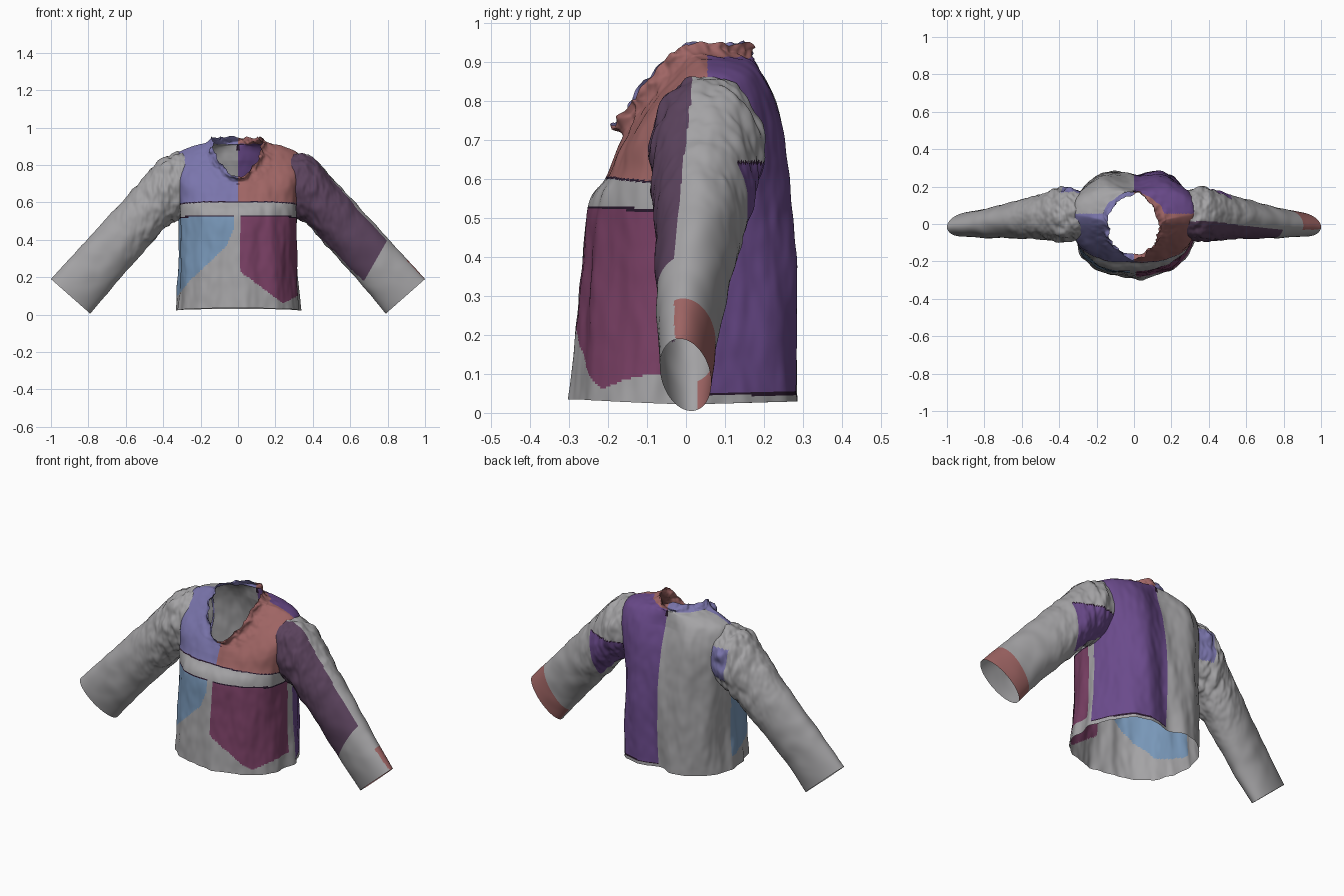
import bpy, math
from mathutils import Vector, noise

if "Cube" in bpy.data.objects:
    bpy.data.objects.remove(bpy.data.objects["Cube"])

# ---- colours (sRGB picked, stored linear) ----
def lin(c):
    c /= 255
    return c / 12.92 if c < 0.04 else ((c + 0.055) / 1.055) ** 2.4

COLOURS = {
    "grey": (164, 163, 165), "red": (159, 101, 100), "lavender": (122, 117, 172),
    "blue": (120, 151, 184), "maroon": (122, 64, 101), "purple": (106, 74, 139),
    "plum": (90, 66, 92), "dark_seam": (40, 24, 44),
}
NAMES = list(COLOURS)
MATS = []
for n, rgb in COLOURS.items():
    m = bpy.data.materials.new(n)
    m.diffuse_color = (*[lin(c) for c in rgb], 1)
    m.use_nodes = True
    m.node_tree.nodes["Principled BSDF"].inputs["Base Color"].default_value = m.diffuse_color
    MATS.append(m)

# ---- helpers ----
def spline(rows, t):
    """Catmull-Rom through parameter rows, t in 0..1"""
    u = t * (len(rows) - 1)
    i = min(int(u), len(rows) - 2)
    f = u - i
    p = [rows[max(0, min(len(rows) - 1, i + k))] for k in (-1, 0, 1, 2)]
    return [0.5 * (2 * b + (c - a) * f + (2 * a - 5 * b + 4 * c - d) * f * f
                   + (3 * b - a - 3 * c + d) * f ** 3) for a, b, c, d in zip(*p)]

def clamp(v):
    return max(0, min(1, v))

def steps(points, x):
    for (x0, z0), (x1, z1) in zip(points, points[1:]):
        if x <= x1:
            return z0 + (z1 - z0) * (x - x0) / (x1 - x0)
    return points[-1][1]

def loft(name, point, rule, nu, nv, flip=False):
    """Open tube: point(angle, t) gives positions, rule(centre, t) gives a colour or None for a hole"""
    verts = [point(2 * math.pi * i / nu, j / nv) for j in range(nv + 1) for i in range(nu)]
    faces, cols = [], []
    for j in range(nv):
        for i in range(nu):
            k = (i + 1) % nu
            q = [j * nu + i, j * nu + k, (j + 1) * nu + k, (j + 1) * nu + i]
            c = rule(sum((verts[v] for v in q), Vector()) / 4, (j + 0.5) / nv)
            if c:
                faces.append(q[::-1] if flip else q)
                cols.append(NAMES.index(c))
    me = bpy.data.meshes.new(name)
    me.from_pydata(verts, [], faces)
    for m in MATS:
        me.materials.append(m)
    me.polygons.foreach_set("material_index", cols)
    me.polygons.foreach_set("use_smooth", [True] * len(faces))
    me.update()
    ob = bpy.data.objects.new(name, me)
    bpy.context.collection.objects.link(ob)
    return ob

def bump(p, sx, sy, sz, seed):
    return noise.noise(Vector((p.x * sx + seed, p.y * sy, p.z * sz)))

# ---- body with collar: z front, z side, z back, half width, y front, y back, y centre, exponent ----
BODY = [
    (.035, .022, .03, .330, -.290, .290, .00, 2.35),
    (.160, .160, .16, .320, -.280, .293, .00, 2.4),
    (.350, .350, .35, .312, -.265, .293, .00, 2.4),
    (.530, .530, .53, .315, -.250, .280, .01, 2.45),
    (.600, .660, .68, .328, -.205, .258, .03, 2.6),
    (.650, .780, .78, .338, -.185, .235, .04, 2.6),
    (.680, .860, .86, .322, -.172, .205, .05, 2.4),
    (.700, .898, .90, .245, -.163, .182, .04, 2.2),
    (.712, .918, .91, .170, -.162, .168, .02, 2.0),
    (.726, .935, .93, .145, -.178, .165, .00, 2.0),
    (.738, .948, .950, .135, -.188, .160, .00, 2.0),
]

def body_point(a, t):
    zf, zs, zb, w, yf, yb, yc, n = spline(BODY, t)
    c, s = math.cos(a), math.sin(a)
    px = math.copysign(abs(c) ** (2 / n), c)
    py = math.copysign(abs(s) ** (2 / n), s)
    y = yc + py * (yb - yc if py > 0 else yc - yf)
    k = abs(py) ** 1.25
    p = Vector((w * px, y, zs + ((zb if py > 0 else zf) - zs) * k))
    # cloth folds, stronger and finer on the collar ruffle
    low = clamp((.4 - t) / .4)
    d = (.008 + .012 * low) * bump(p, 13, 13, 3, 2) + 0.003 * bump(p, 30, 30, 14, 5)
    # back: hollow along the spine, fuller over the shoulder blades
    if s > 0 and t < .75:
        fade = clamp((.75 - t) / .2)
        d += fade * s * (.012 * math.exp(-((abs(p.x) - .17) / .06) ** 2)
                         - .03 * math.exp(-(p.x / .09) ** 2))
    ruffle = clamp((t - .68) / .25)
    d += ruffle * (0.022 * bump(p, 20, 20, 20, 9) + 0.010 * bump(p, 45, 45, 45, 3))
    p += Vector((c, s, 0)) * d
    p.z += ruffle * 0.014 * bump(p, 24, 24, 24, 7)
    return p

MAROON_EDGE = [(0, .24), (.24, .06), (.34, .11)]
BLUE_EDGE = [(-.34, .08), (-.25, .19), (-.15, .28), (-.06, .37), (-.02, .47), (0, .5)]

def body_rule(p, t):
    x, y, z = p
    # arm hole
    if abs(x) > .25 and ((y - .05) / .14) ** 2 + ((z - .68) / .18) ** 2 < .55:
        return None
    side = "red" if x > 0 else "lavender"
    if t > .8:
        return side
    if y > .055:
        if abs(x) < .005 and z > .05:
            return "dark_seam"
        if x > 0 and z > .045:
            return "dark_seam" if z < .053 else "purple"
        return "grey"
    top = .6 - .1 * max(0, y + .2) * (abs(x) > .2)
    low = .53 - .05 * max(0, y + .2)
    if z > top:
        return "dark_seam" if z < top + .006 or (abs(x) < .004 and z < .7) else side
    if z > low:
        return "grey"
    if x > .008 and y < .01 and z > steps(MAROON_EDGE, x):
        return "dark_seam" if z > low - .008 else "maroon"
    if x < -.018 and y < .04 and z > steps(BLUE_EDGE, x):
        return "dark_seam" if z > low - .008 else "blue"
    return "grey"

loft("jacket_body", body_point, body_rule, 320, 210)

# ---- sleeves: upper x, upper z, lower x, lower z, y centre, y half depth, lower edge shift ----
SLEEVE = [
    (.275, .872, .280, .530, .052, .128, 0),
    (.395, .842, .370, .480, .050, .145, 0),
    (.520, .715, .470, .375, .040, .122, 0),
    (.670, .550, .570, .262, .025, .102, 0),
    (.830, .376, .680, .137, .002, .083, .01),
    (1.00, .190, .790, .005, -.016, .064, .03),
]

def sleeve_point(side):
    def point(a, t):
        ux, uz, lx, lz, yc, h, shift = spline(SLEEVE, t)
        c, s = math.cos(a), math.sin(a)
        up = Vector(((ux - lx) / 2, 0, (uz - lz) / 2))
        p = Vector(((ux + lx) / 2, yc + h * s + shift * (1 - c) / 2, (uz + lz) / 2)) + up * c
        out = (up.normalized() * c + Vector((0, s, 0))).normalized()
        crumple = clamp(1 - t * 1.5) * clamp(t * 8) * (1 if side < 0 else .75)
        d = 0.006 * bump(p, 12, 12, 12, 4 + side) * clamp((1 - t) * 5)
        d += crumple * (0.022 * bump(p, 26, 20, 12, 8 + side) + 0.010 * bump(p, 50, 40, 25, 1))
        p += out * d
        p.x *= side
        return p
    return point

def right_rule(p, t):
    if t > .88 and p.y > -.03 + .06 * clamp((.2 - p.z) / .1):
        return "red"
    if t < .42 and p.y > .095 and p.z < .645:
        return "dark_seam" if p.z > .639 else "purple"
    if t < .77 and p.y < .014 - .09 * max(0, t - .25):
        return "plum"
    return "grey"

def left_rule(p, t):
    return "lavender" if t < .2 and p.y > .115 and .6 < p.z < .78 else "grey"

loft("right_sleeve", sleeve_point(1), right_rule, 130, 150, flip=True)
loft("left_sleeve", sleeve_point(-1), left_rule, 130, 150)
